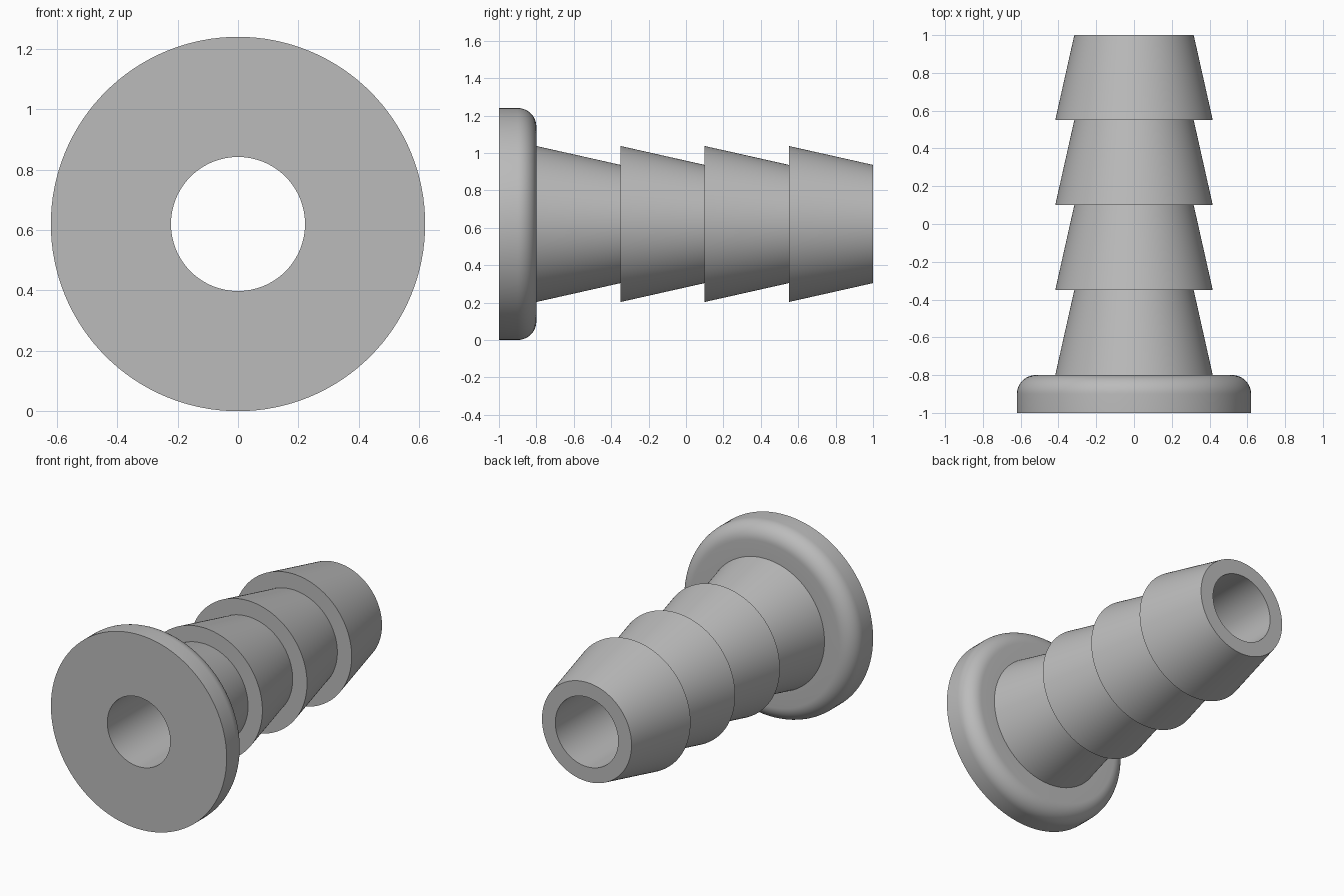
import bpy, bmesh, math

cube = bpy.data.objects.get("Cube")
if cube:
    bpy.data.objects.remove(cube, do_unlink=True)

SEGMENTS = 128
FLANGE_R, BORE_R = 0.62, 0.222
BARB_WIDE, BARB_NARROW = 0.417, 0.316
FLANGE_BACK, BARB_LENGTH, FILLET = -0.8, 0.45, 0.1

# Plain grey material
grey = bpy.data.materials.new("plain_grey")
grey.use_nodes = True
colour = (0.5, 0.5, 0.5, 1)
grey.diffuse_color = colour
grey.node_tree.nodes["Principled BSDF"].inputs["Base Color"].default_value = colour

# Closed profile as (radius, y): bore, flange, rounded rim, barbs
profile = [(BORE_R, -1), (FLANGE_R, -1)]
for i in range(13):
    a = math.pi / 2 * i / 12
    profile.append((FLANGE_R - FILLET + FILLET * math.cos(a),
                    FLANGE_BACK - FILLET + FILLET * math.sin(a)))
for i in range(4):
    y = FLANGE_BACK + i * BARB_LENGTH
    profile += [(BARB_WIDE, y), (BARB_NARROW, y + BARB_LENGTH)]
profile.append((BORE_R, 1))

# Lathe the profile around the y axis
bm = bmesh.new()
rings = []
for s in range(SEGMENTS):
    a = 2 * math.pi * s / SEGMENTS
    rings.append([bm.verts.new((r * math.cos(a), y, FLANGE_R + r * math.sin(a)))
                  for r, y in profile])
for s, ring in enumerate(rings):
    following = rings[(s + 1) % SEGMENTS]
    for i in range(len(profile)):
        j = (i + 1) % len(profile)
        bm.faces.new((ring[i], ring[j], following[j], following[i]))
bmesh.ops.recalc_face_normals(bm, faces=bm.faces)

mesh = bpy.data.meshes.new("barbed_hose_plug")
bm.to_mesh(mesh)
bm.free()
mesh.materials.append(grey)
plug = bpy.data.objects.new("barbed_hose_plug", mesh)
bpy.context.collection.objects.link(plug)

# Smooth curved surfaces, crisp rims
bpy.ops.object.select_all(action='DESELECT')
plug.select_set(True)
bpy.context.view_layer.objects.active = plug
bpy.ops.object.shade_smooth_by_angle(angle=math.radians(30))
